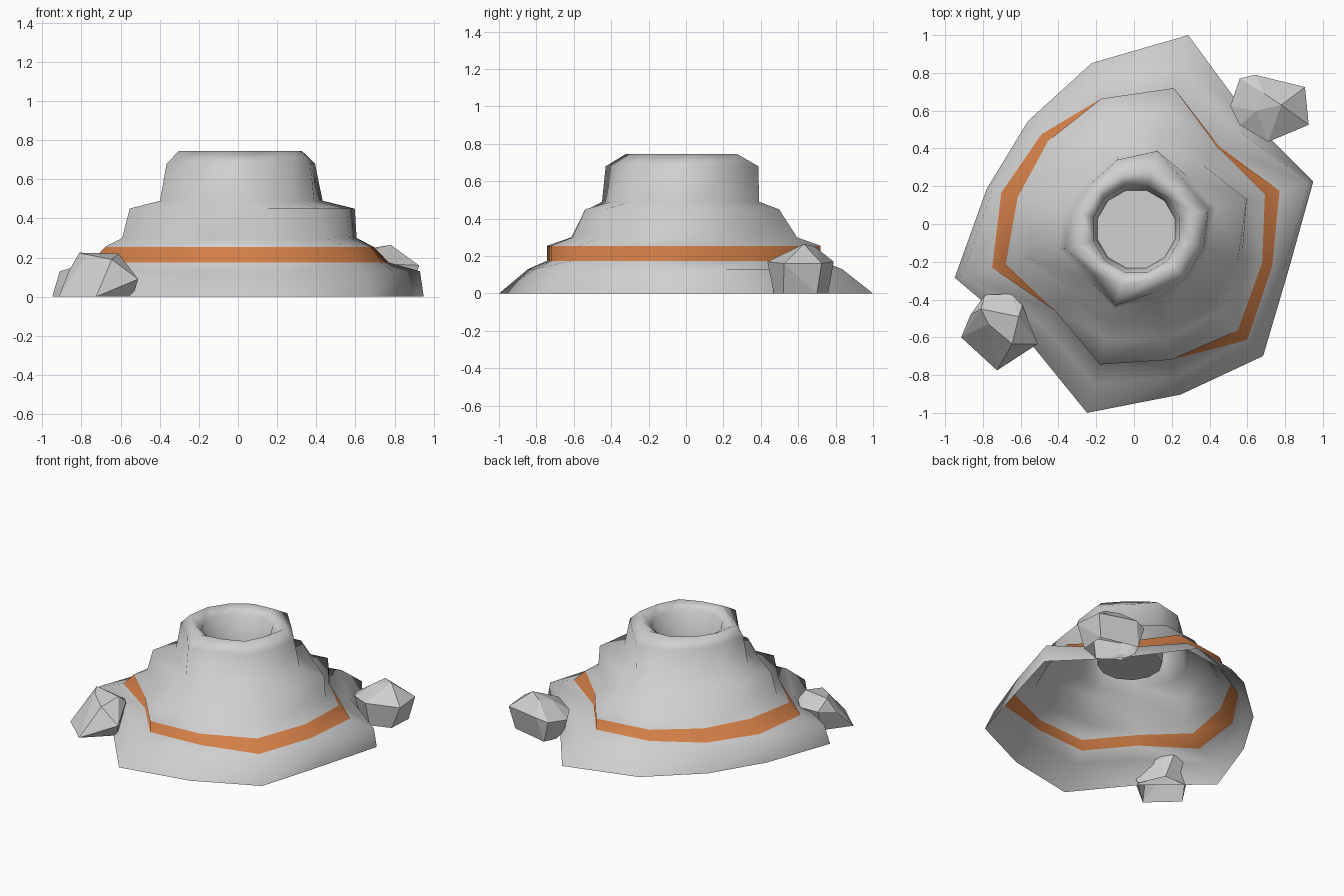
import bpy, bmesh, math

if "Cube" in bpy.data.objects:
    bpy.data.objects.remove(bpy.data.objects["Cube"])


def material(name, rgb):
    m = bpy.data.materials.new(name)
    m.diffuse_color = (*rgb, 1)
    m.use_nodes = True
    m.node_tree.nodes["Principled BSDF"].inputs["Base Color"].default_value = m.diffuse_color
    return m


stone = material("grey stone", (0.63, 0.63, 0.63))
lava = material("orange band", (0.66, 0.215, 0.065))


def add_object(name, bm, mats):
    bmesh.ops.recalc_face_normals(bm, faces=bm.faces)
    mesh = bpy.data.meshes.new(name)
    bm.to_mesh(mesh)
    bm.free()
    for m in mats:
        mesh.materials.append(m)
    ob = bpy.data.objects.new(name, mesh)
    bpy.context.collection.objects.link(ob)
    return ob


# Mountain: height and radii of each uneven ring, every 30 degrees from 15 degrees
SIDES, START, CX, CY = 12, 15, 0.012, -0.027
RINGS = [
    (0.00, [.97, .84, 1.063, .91, .81, .82, .995, .82, 1.007, .907, .95, .835]),
    (0.13, [.95, .75, .893, .81, .76, .79, .955, .71, .847, .81, .89, .81]),
    (0.175, [.785, .62, .773, .715, .71, .74, .79, .61, .742, .716, .83, .746]),
    (0.255, [.705, .61, .773, .715, .66, .65, .715, .61, .742, .716, .76, .69]),
    (0.30, [.615, .53, .643, .61, .58, .59, .625, .51, .607, .60, .62, .58]),
    (0.45, [.605, .49, .543, .51, .48, .52, .585, .46, .517, .53, .57, .56]),
    (0.49, [.435, .39, .433, .40, .38, .40, .425, .37, .437, .39, .39, .39]),
    (0.68, [.395, .36, .428, .38, .34, .35, .39, .33, .417, .35, .37, .37]),
    (0.745, [.325, .29, .313, .30, .29, .30, .325, .28, .307, .28, .30, .29]),
    (0.70, [.235] * SIDES),  # crater wall
    (0.44, [.212] * SIDES),  # crater floor edge
]

bm = bmesh.new()
loops = []
for z, radii in RINGS:
    loop = []
    for i, r in enumerate(radii):
        a = math.radians(START + i * 360 / SIDES)
        loop.append(bm.verts.new((CX + r * math.cos(a), CY + r * math.sin(a), z)))
    loops.append(loop)
for k, (lo, hi) in enumerate(zip(loops, loops[1:])):
    for i in range(SIDES):
        j = (i + 1) % SIDES
        f = bm.faces.new((lo[i], lo[j], hi[j], hi[i]))
        f.smooth = True
        f.material_index = 1 if k == 2 else 0  # coloured band
# Flat crater floor with a crisp edge
floor = bm.faces.new(loops[-1])
for e in floor.edges:
    e.smooth = False
add_object("crater_mountain", bm, [stone, lava])


# Loose rocks: faceted hulls around a few corner points, open underneath
def rock(name, points):
    bm = bmesh.new()
    for p in points:
        bm.verts.new(p)
    res = bmesh.ops.convex_hull(bm, input=bm.verts)
    inside = [v for v in res["geom_interior"] if isinstance(v, bmesh.types.BMVert)]
    bmesh.ops.delete(bm, geom=inside, context='VERTS')
    bmesh.ops.recalc_face_normals(bm, faces=bm.faces)
    base = [f for f in bm.faces if all(v.co.z < 0.001 for v in f.verts)]
    bmesh.ops.delete(bm, geom=base, context='FACES')
    bmesh.ops.dissolve_limit(bm, angle_limit=math.radians(6),
                             verts=bm.verts, edges=bm.edges)
    add_object(name, bm, [stone])


rock("front_rock", [
    (-.81, -.45, .225), (-.61, -.49, .22), (-.77, -.53, .215), (-.645, -.635, .19),
    (-.79, -.375, .15), (-.65, -.37, .15), (-.59, -.43, .17), (-.51, -.635, .09),
    (-.54, -.60, 0), (-.725, -.775, 0), (-.915, -.60, 0), (-.865, -.48, .13),
    (-.78, -.42, 0), (-.62, -.42, 0)])
rock("back_rock", [
    (.78, .63, .265), (.65, .60, .23), (.69, .69, .25), (.905, .725, .16),
    (.925, .525, .16), (.71, .435, .17), (.56, .525, .15), (.51, .625, .13),
    (.56, .77, .15), (.64, .79, .17), (.87, .70, 0), (.86, .52, 0),
    (.72, .47, 0), (.58, .56, 0), (.60, .76, 0), (.56, .68, 0)])
